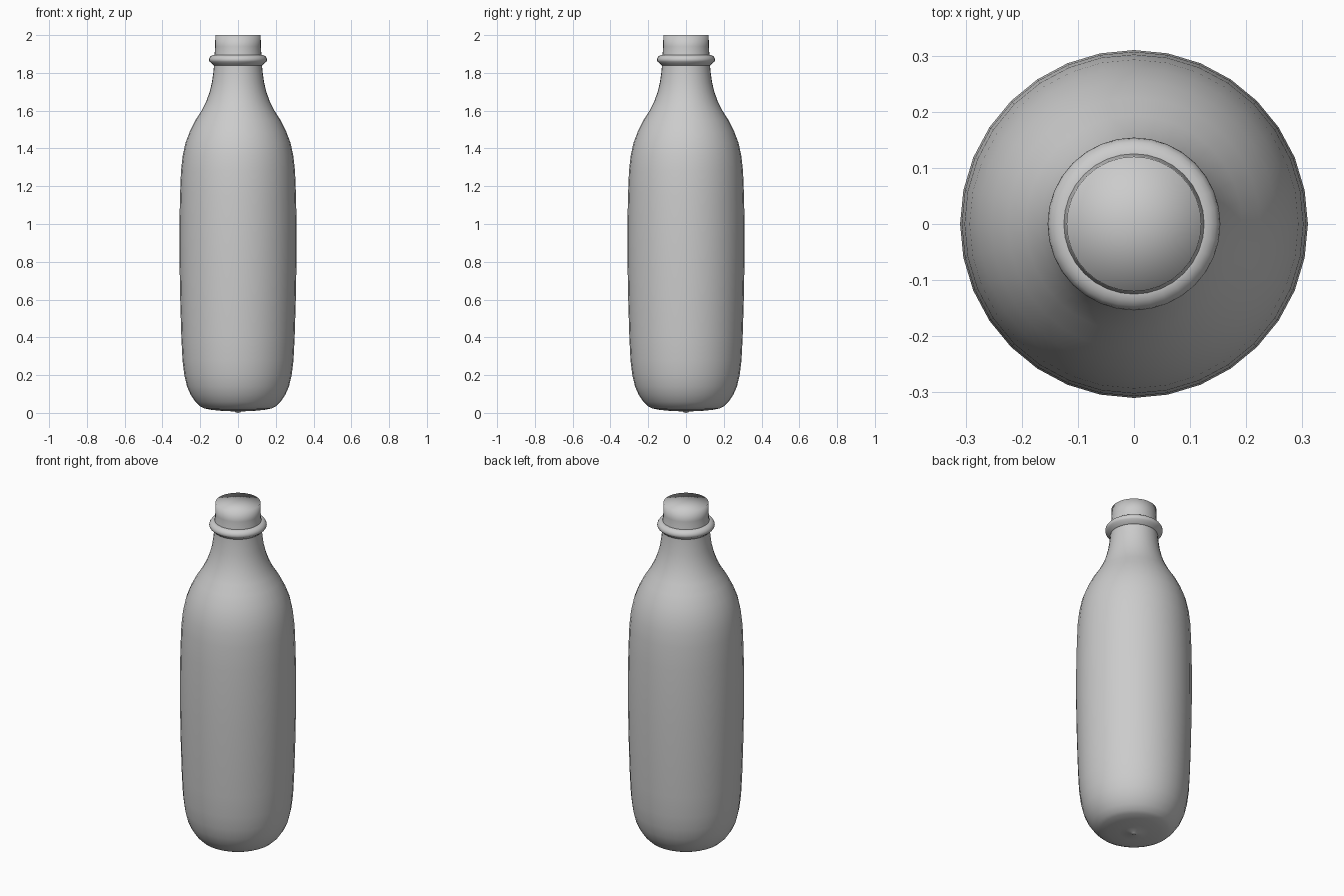
import bpy, bmesh, math

if "Cube" in bpy.data.objects:
    bpy.data.objects.remove(bpy.data.objects["Cube"])

SIDES = 32

gray = bpy.data.materials.new("plain_gray")
gray.diffuse_color = (0.6, 0.6, 0.6, 1.0)
gray.use_nodes = True
gray.node_tree.nodes["Principled BSDF"].inputs["Base Color"].default_value = gray.diffuse_color


def lathe(name, profile, closed=False):
    """Revolve (radius, z) points around z; radius 0 becomes a single pole."""
    bm = bmesh.new()
    rings = []
    for r, z in profile:
        if r == 0:
            rings.append([bm.verts.new((0, 0, z))] * SIDES)
        else:
            rings.append([bm.verts.new((r * math.cos(2 * math.pi * i / SIDES),
                                        r * math.sin(2 * math.pi * i / SIDES), z))
                          for i in range(SIDES)])
    pairs = list(zip(rings, rings[1:]))
    if closed:
        pairs.append((rings[-1], rings[0]))
    for a, b in pairs:
        for i in range(SIDES):
            j = (i + 1) % SIDES
            quad = list(dict.fromkeys((a[i], a[j], b[j], b[i])))
            bm.faces.new(quad)
    bmesh.ops.recalc_face_normals(bm, faces=bm.faces[:])
    for f in bm.faces:
        f.smooth = True
    mesh = bpy.data.meshes.new(name)
    bm.to_mesh(mesh)
    bm.free()
    mesh.materials.append(gray)
    obj = bpy.data.objects.new(name, mesh)
    bpy.context.collection.objects.link(obj)
    return obj


# Body: shallow base with a small centre nub, rounded heel, shoulder and neck
lathe("bottle_body", [
    (0, 0.0), (0.012, 0.003), (0.02, 0.008), (0.08, 0.01), (0.14, 0.016),
    (0.18, 0.024), (0.2, 0.034), (0.225, 0.058), (0.25, 0.095), (0.27, 0.14),
    (0.284, 0.2), (0.294, 0.28), (0.3, 0.4), (0.306, 0.6), (0.31, 0.82),
    (0.31, 1.0), (0.307, 1.15), (0.302, 1.28), (0.293, 1.36), (0.278, 1.43),
    (0.255, 1.49), (0.225, 1.55), (0.193, 1.6), (0.168, 1.65), (0.15, 1.7),
    (0.138, 1.75), (0.131, 1.8), (0.127, 1.84), (0.125, 1.9)])

# Collar ring around the neck
lathe("neck_ring", [
    (0.118, 1.835), (0.132, 1.842), (0.14, 1.851), (0.15, 1.859), (0.154, 1.868),
    (0.152, 1.878), (0.146, 1.887), (0.137, 1.893), (0.127, 1.896), (0.118, 1.896)],
    closed=True)

# Closed mouth, shaded smoothly over its rim
lathe("mouth_cap", [
    (0.126, 1.89), (0.123, 1.91), (0.121, 1.94), (0.12, 2.0), (0, 2.0)])
